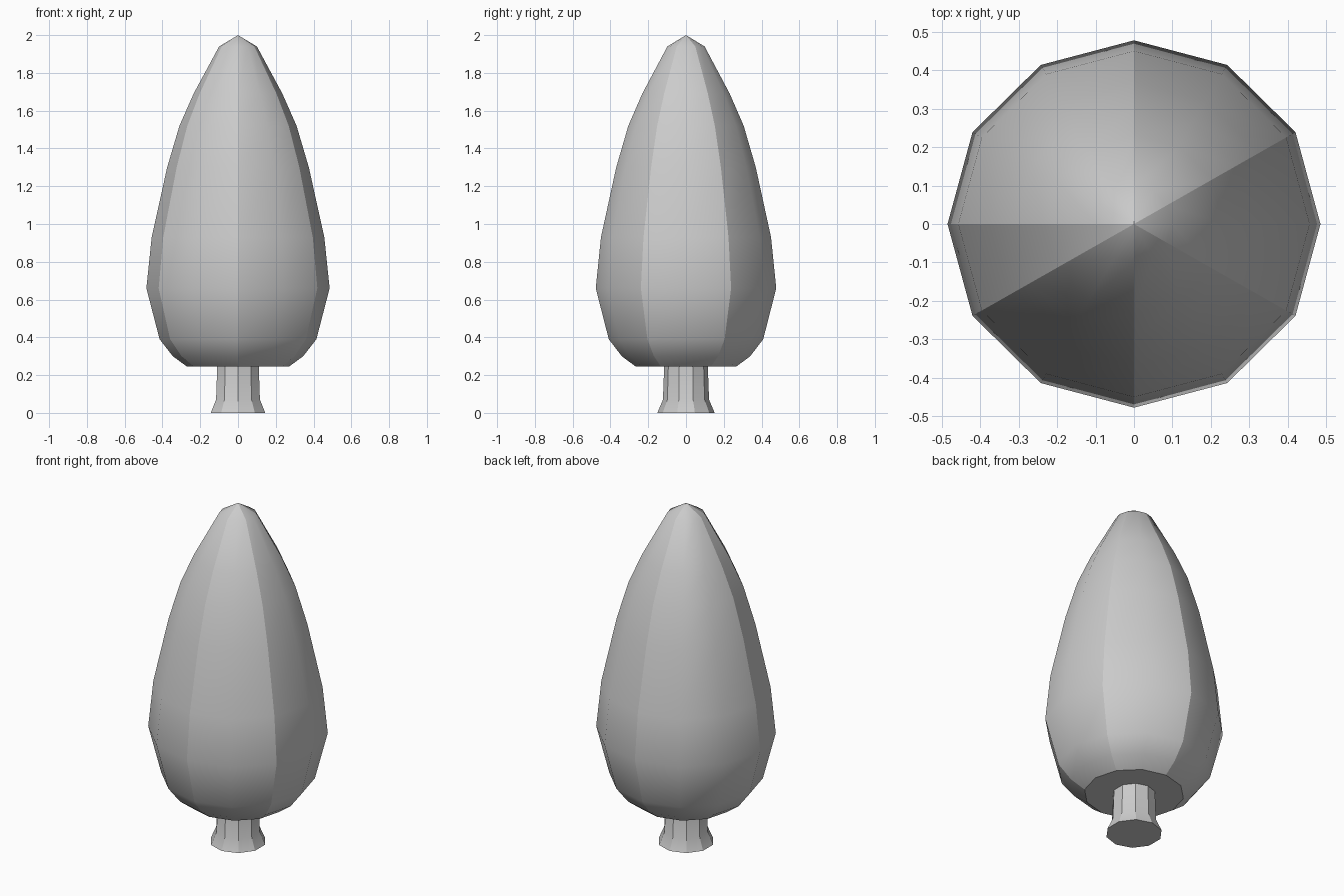
import bpy, bmesh
from math import sin, cos, radians, tau

if "Cube" in bpy.data.objects:
    bpy.data.objects.remove(bpy.data.objects["Cube"])


def lathe(name, profile, sides, start=0.0, y_scale=1.0, sharp_columns=(), apex=None):
    """Faceted solid of revolution; chosen columns and the caps stay sharp."""
    bm = bmesh.new()
    rings = []
    for r, z in profile:
        rings.append([bm.verts.new((r * cos(start + tau * i / sides),
                                    r * y_scale * sin(start + tau * i / sides), z))
                      for i in range(sides)])
    for low, high in zip(rings, rings[1:]):
        for i in range(sides):
            j = (i + 1) % sides
            bm.faces.new((low[i], low[j], high[j], high[i]))
    base = bm.faces.new(rings[0][::-1])
    top = rings[-1]
    if apex is None:
        caps = [base, bm.faces.new(top)]
    else:
        caps = [base]
        tip = bm.verts.new((0, 0, apex))
        for i in range(sides):
            bm.faces.new((top[i], top[(i + 1) % sides], tip))
    for f in bm.faces:
        f.smooth = f not in caps
    for f in caps:
        for e in f.edges:
            e.smooth = False
    for c in sharp_columns:
        column = [ring[c] for ring in rings] + ([tip] if apex is not None else [])
        for a, b in zip(column, column[1:]):
            bm.edges.get((a, b)).smooth = False
    mesh = bpy.data.meshes.new(name)
    bm.to_mesh(mesh)
    bm.free()
    obj = bpy.data.objects.new(name, mesh)
    bpy.context.collection.objects.link(obj)
    return obj


# Teardrop crown with a flat underside and crisp ribs on some columns
lathe("foliage",
      [(0.27, 0.245), (0.345, 0.30), (0.415, 0.39), (0.485, 0.66), (0.457, 0.93),
       (0.375, 1.30), (0.31, 1.52), (0.235, 1.69), (0.10, 1.94)],
      12, y_scale=0.985, sharp_columns=(1, 3, 6, 7, 9, 11), apex=2.0)

# Short trunk with a flared foot
lathe("trunk",
      [(0.152, 0.0), (0.122, 0.07), (0.115, 0.26)],
      10, start=radians(90), sharp_columns=range(10))
